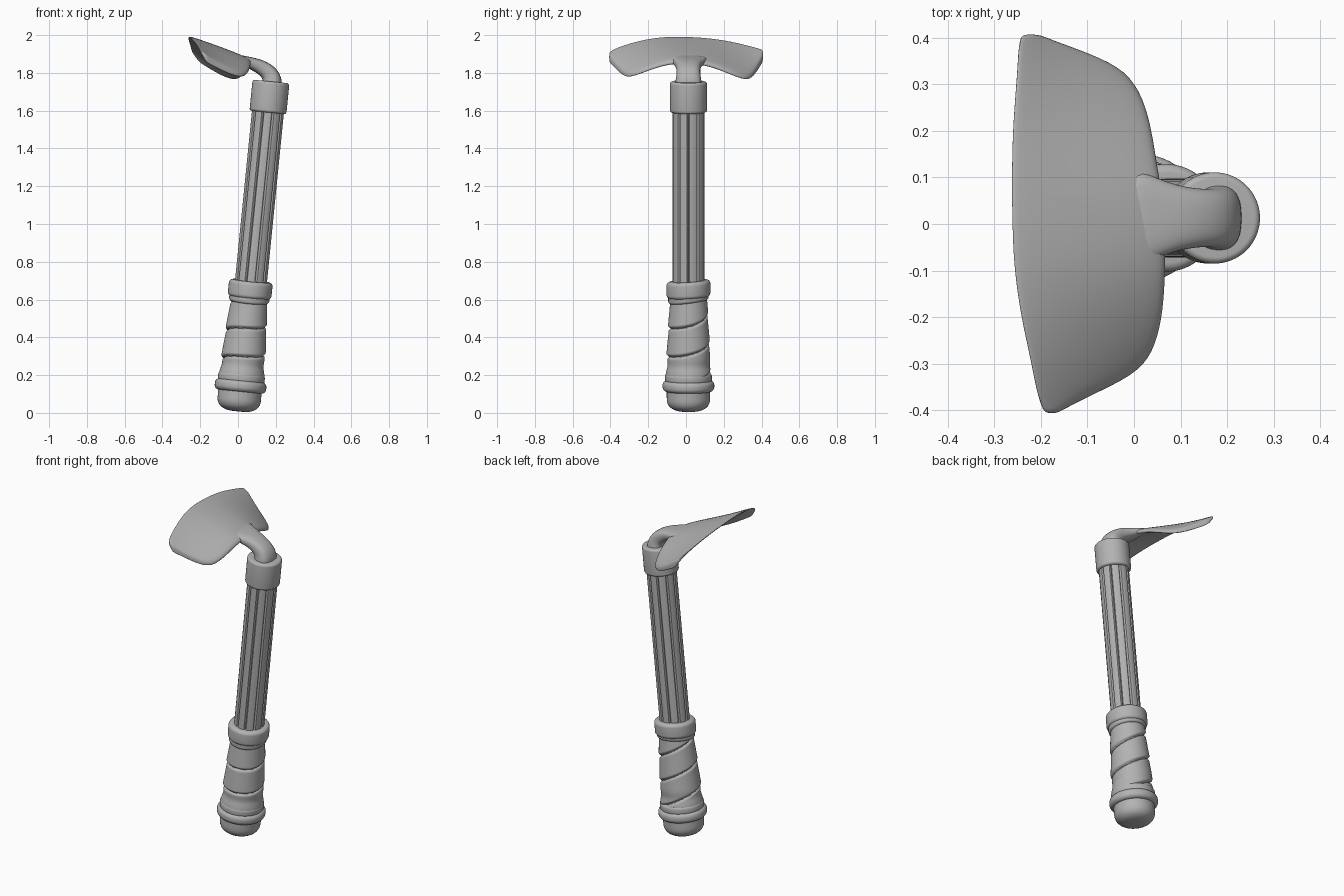
import bpy, bmesh, math
from math import sin, cos, pi, tau
from mathutils import Matrix, Vector

cube = bpy.data.objects.get("Cube")
if cube:
    bpy.data.objects.remove(cube)

grey = bpy.data.materials.new("plain_grey")
grey.use_nodes = True
colour = (0.45, 0.45, 0.45, 1)
grey.diffuse_color = colour
grey.node_tree.nodes["Principled BSDF"].inputs["Base Color"].default_value = colour

# The handle leans towards the back of the head
LEAN = Matrix.Translation((0, 0.013, 0.008)) @ Matrix.Rotation(math.atan(0.1), 4, 'Y')


def loft(name, loops, matrix=None, subdiv=0, angle=40):
    """Skin a list of closed point loops and cap both ends."""
    bm = bmesh.new()
    rings = [[bm.verts.new(p) for p in loop] for loop in loops]
    n = len(rings[0])
    for a, b in zip(rings, rings[1:]):
        for i in range(n):
            j = (i + 1) % n
            bm.faces.new((a[i], a[j], b[j], b[i]))
    bm.faces.new(rings[0][::-1])
    bm.faces.new(rings[-1])
    bmesh.ops.recalc_face_normals(bm, faces=bm.faces)
    mesh = bpy.data.meshes.new(name)
    bm.to_mesh(mesh)
    bm.free()
    mesh.materials.append(grey)
    obj = bpy.data.objects.new(name, mesh)
    bpy.context.collection.objects.link(obj)
    if matrix:
        obj.matrix_world = matrix
    if subdiv:
        mod = obj.modifiers.new("smooth", 'SUBSURF')
        mod.levels = mod.render_levels = subdiv
    bpy.ops.object.select_all(action='DESELECT')
    obj.select_set(True)
    bpy.context.view_layer.objects.active = obj
    bpy.ops.object.shade_smooth_by_angle(angle=math.radians(angle))
    return obj


def tube(name, heights, radius, segments=64, lift=lambda a: 0):
    """Round part on the handle axis; radius depends on height and angle."""
    loops = []
    for h in heights:
        loop = []
        for i in range(segments):
            a = tau * i / segments
            r = radius(h, a)
            loop.append((r * cos(a), r * sin(a), h + lift(a)))
        loops.append(loop)
    return loft(name, loops, LEAN)


def band(name, low, high, r, bevel, lift=lambda a: 0):
    """Ring with rounded edges."""
    steps = [i * pi / 12 for i in range(7)]
    rows = [(low + bevel * (1 - cos(s)), r - bevel * (1 - sin(s))) for s in steps]
    rows += [(high - bevel * (1 - cos(s)), r - bevel * (1 - sin(s))) for s in steps[::-1]]
    loops = [[(q * cos(tau * i / 64), q * sin(tau * i / 64), h + lift(tau * i / 64))
              for i in range(64)] for h, q in rows]
    return loft(name, loops, LEAN)


def spaced(low, high, count):
    return [low + (high - low) * i / count for i in range(count + 1)]


# Rounded pommel
def pommel_radius(h, a):
    k = min(1, h / 0.07)
    return 0.03 + 0.085 * (1 - (1 - k) ** 2.6) ** 0.5


tube("pommel", [0, 0.002, 0.006, 0.012, 0.02, 0.03, 0.045, 0.06, 0.075, 0.14], pommel_radius)

# Rings at both ends of the grip
band("pommel_ring", 0.105, 0.165, 0.137, 0.025)
band("pommel_upper_ring", 0.15, 0.205, 0.124, 0.02)
band("grip_top_ring", 0.605, 0.695, 0.116, 0.02, lambda a: 0.006 * sin(a))
band("grip_top_lip", 0.582, 0.64, 0.107, 0.015, lambda a: 0.012 * sin(a))


# Grip wrapped in an overlapping spiral strap
def wrap_radius(h, a):
    turn = (h - 0.33 + 0.02 * cos(a)) / 0.15 - a / tau
    s = turn % 1
    seam = min(s, 1 - s)
    base = 0.117 - 0.022 * (h - 0.2) / 0.4
    waist = 0.006 * math.exp(-((h - 0.245) / 0.03) ** 2)
    return base + 0.006 * (1 - s) - 0.012 * math.exp(-(seam / 0.05) ** 2) - waist


tube("wrapped_grip", spaced(0.18, 0.61, 110), wrap_radius, 96)


# Shaft with narrow lengthwise grooves
def shaft_radius(h, a):
    groove = abs(sin(a * 5))
    return 0.085 - 0.014 * max(0, 1 - groove / 0.3)


tube("grooved_shaft", spaced(0.55, 1.62, 4), shaft_radius, 160)

# Collar that holds the head
band("collar", 1.59, 1.755, 0.098, 0.014)

# Bent neck: x, z, half width, half thickness, direction in degrees
neck_path = [
    (-0.02, 1.885, 0.12, 0.016, 160), (0.05, 1.858, 0.085, 0.03, 158),
    (0.11, 1.838, 0.066, 0.038, 152), (0.163, 1.805, 0.062, 0.045, 132),
    (0.182, 1.765, 0.068, 0.053, 108), (0.176, 1.70, 0.08, 0.062, 96),
]
neck = []
for x, z, wide, thick, deg in neck_path:
    d = math.radians(deg - 90)
    side = Vector((cos(d), 0, sin(d)))
    loop = []
    for i in range(16):
        a = tau * i / 16
        c, s = cos(a), sin(a)
        # Slightly squared oval
        c = math.copysign(abs(c) ** 0.75, c)
        s = math.copysign(abs(s) ** 0.75, s)
        loop.append(Vector((x, 0.013 + wide * s, z)) + side * thick * c)
    neck.append(loop)
loft("neck", neck, subdiv=2, angle=60)

# Blade outline: y, cutting edge x, rear edge x
blade_outline = [
    (0.408, -0.24, -0.205), (0.395, -0.246, -0.175), (0.365, -0.25, -0.09),
    (0.33, -0.252, -0.015), (0.27, -0.257, 0.022), (0.2, -0.262, 0.04),
    (0.12, -0.264, 0.052), (0.05, -0.264, 0.065), (-0.05, -0.262, 0.07),
    (-0.12, -0.256, 0.068), (-0.2, -0.244, 0.063), (-0.28, -0.226, 0.042),
    (-0.325, -0.217, 0.0), (-0.365, -0.208, -0.085), (-0.395, -0.198, -0.145),
    (-0.407, -0.19, -0.165),
]


def blade_top(x, y):
    droop = (abs(y) / 0.3) ** 2 * (0.025 + 0.28 * (x + 0.25))
    return 2.0 - 0.36 * (x + 0.25) - min(droop, 0.115) - 0.04 * y


blade = []
for y, front, rear in blade_outline:
    loop = []
    for i in range(24):
        a = tau * i / 24
        v = (1 - cos(a)) / 2
        x = front + (rear - front) * v
        half = (0.011 + 0.012 * v) * abs(sin(a)) ** 0.5
        z = blade_top(x, y) - 0.016 - 0.01 * v
        loop.append((x, y, z + math.copysign(half, sin(a))))
    blade.append(loop)
loft("blade", blade, subdiv=2, angle=60)
